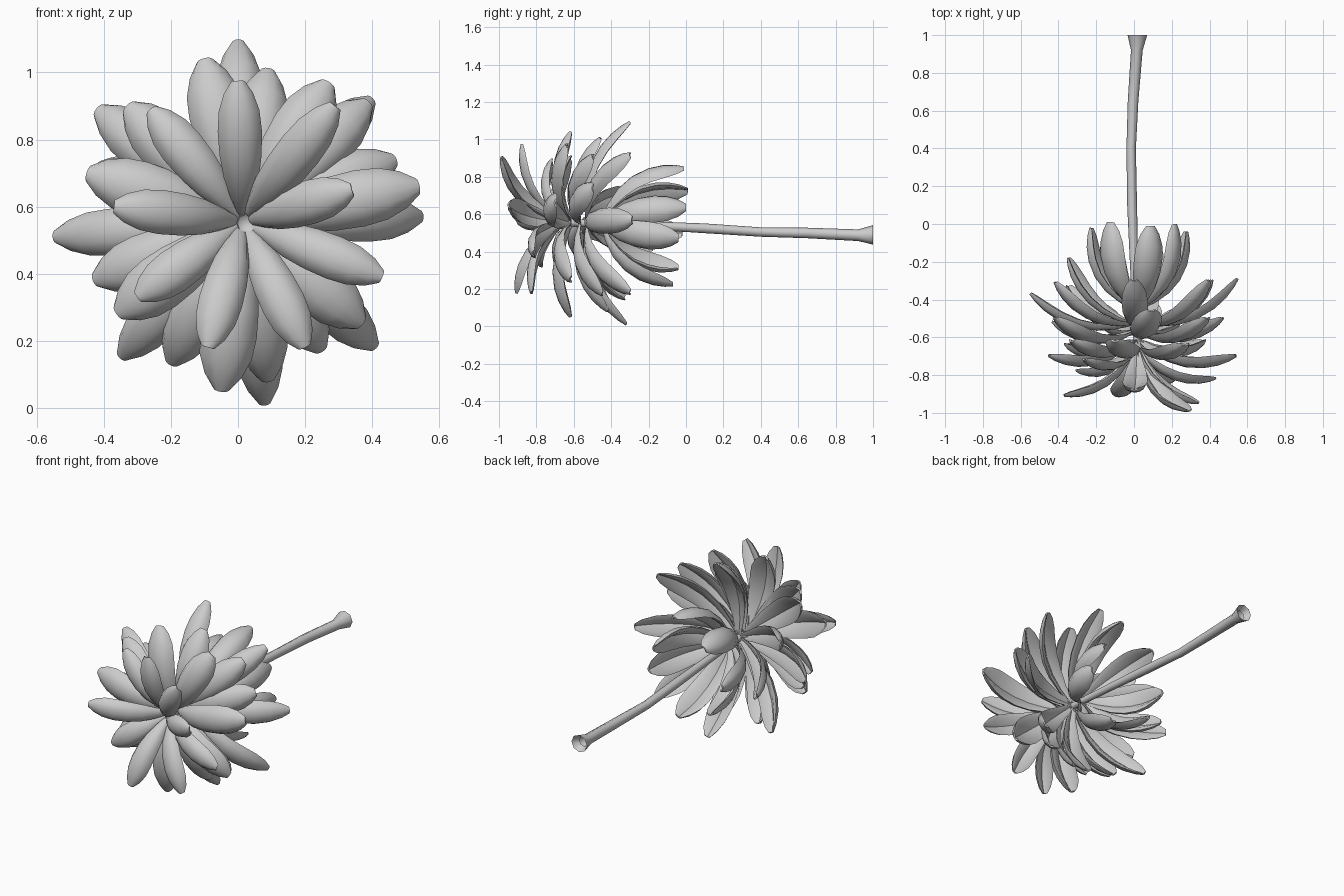
import bpy, bmesh, math
from mathutils import Vector

if "Cube" in bpy.data.objects:
    bpy.data.objects.remove(bpy.data.objects["Cube"])


def make_object(name, bm, angle=50):
    bmesh.ops.recalc_face_normals(bm, faces=bm.faces)
    me = bpy.data.meshes.new(name)
    bm.to_mesh(me)
    bm.free()
    ob = bpy.data.objects.new(name, me)
    bpy.context.collection.objects.link(ob)
    bpy.ops.object.select_all(action='DESELECT')
    ob.select_set(True)
    bpy.context.view_layer.objects.active = ob
    bpy.ops.object.shade_smooth_by_angle(angle=math.radians(angle))
    return ob


def bridge(bm, rings):
    n = len(rings[0])
    for a, b in zip(rings, rings[1:]):
        for i in range(n):
            j = (i + 1) % n
            bm.faces.new((a[i], a[j], b[j], b[i]))


# Petal outline (position, relative half width) and grooved cross-section (side, depth)
OUTLINE = [(0, .24), (.15, .52), (.32, .8), (.5, .95), (.68, 1), (.82, .92), (.93, .66), (1, .3)]
SECTION = [(-1, -.48), (-.78, -.06), (-.4, .16), (0, .22), (.4, .16), (.78, -.06),
           (1, -.48), (.6, -.44), (0, -.06), (-.6, -.44)]


def petal(bm, base, tip, half_width, bend):
    """Reflexed petal, convex toward the flower's front and outside."""
    chord = tip - base
    radial = Vector((chord.x, 0, chord.z))
    dr = radial.length
    radial.normalize()
    front = (radial * chord.y + Vector((0, -dr, 0))).normalized()
    side = chord.cross(front).normalized()
    ctrl = (base + tip) / 2 + front * chord.length * bend
    rings = []
    for t, w in OUTLINE:
        p = base * (1 - t) ** 2 + ctrl * 2 * t * (1 - t) + tip * t * t
        tan = ((ctrl - base) * (1 - t) + (tip - ctrl) * t).normalized()
        nor = side.cross(tan).normalized()
        if nor.dot(front) < 0:
            nor = -nor
        hw = half_width * w
        rings.append([bm.verts.new(p + side * (u * hw) + nor * (v * hw)) for u, v in SECTION])
    bridge(bm, rings)
    bm.faces.new(rings[0])
    bm.faces.new(rings[-1])


# Whorls: name, base y, half width, bend, tips (x, y, z)
WHORLS = [
    ("front_petals", -.67, .066, .31, [
        (0, -.88, .975), (-.26, -.72, .89), (-.37, -.91, .60), (-.30, -.78, .33), (-.09, -.91, .18),
        (.20, -.83, .18), (.43, -.82, .39), (.34, -.95, .65), (.29, -.99, .90)]),
    ("second_petals", -.62, .085, .31, [
        (-.10, -.62, 1.04), (.27, -.64, .97), (.54, -.70, .66), (.37, -.62, .25),
        (-.05, -.62, .05), (-.36, -.64, .28), (-.45, -.70, .70), (-.33, -.62, .90)]),
    ("third_petals", -.57, .08, .31, [
        (.09, -.46, 1.01), (.39, -.5, .91), (.47, -.5, .74), (.25, -.45, .17), (.09, -.42, .08),
        (-.20, -.42, .13), (-.43, -.52, .38), (-.42, -.5, .89)]),
    ("fourth_petals", -.53, .07, .31, [
        (0, -.30, 1.095), (.40, -.30, .92), (.55, -.29, .57), (.41, -.30, .18), (.08, -.32, .01),
        (-.35, -.33, .15), (-.55, -.37, .51), (-.42, -.31, .72), (-.35, -.18, .42)]),
    ("rear_petals", -.45, .078, .36, [
        (.09, -.01, .85), (-.13, .01, .73), (.22, 0, .64), (.28, -.04, .47),
        (.10, -.07, .22), (-.14, -.04, .31), (-.23, -.02, .50)]),
]
for name, by, hw, bend, tips in WHORLS:
    bm = bmesh.new()
    for tip in map(Vector, tips):
        center = Vector((.015, by, .555))
        out = Vector((tip.x - center.x, 0, tip.z - center.z)).normalized()
        petal(bm, center + out * .015, tip, hw, bend)
    make_object(name, bm)


def tube(name, path, sides=8, cap=False):
    """Round tube along y; path rows are x, y, z, radius."""
    bm = bmesh.new()
    rings = []
    for x, y, z, r in path:
        rings.append([bm.verts.new((x + r * math.cos(a), y, z + r * math.sin(a)))
                      for a in (math.tau * i / sides for i in range(sides))])
    bridge(bm, rings)
    if cap:
        bm.faces.new(rings[-1])
    return make_object(name, bm)


# Stem with a flared, hollow cut end
tube("stem", [(.015, .96, .49, .03), (.018, 1, .49, .052), (.015, .92, .488, .031),
              (-.005, .65, .50, .028), (-.015, .4, .505, .025), (-.01, .1, .525, .026),
              (0, -.2, .54, .022), (.01, -.45, .55, .02), (.015, -.66, .555, .02)], cap=True)
# Flower centre
tube("flower_centre", [(.015, -.58, .555, .02), (.022, -.66, .552, .03), (.025, -.70, .55, .028),
                       (.025, -.69, .55, .018)], cap=True)
